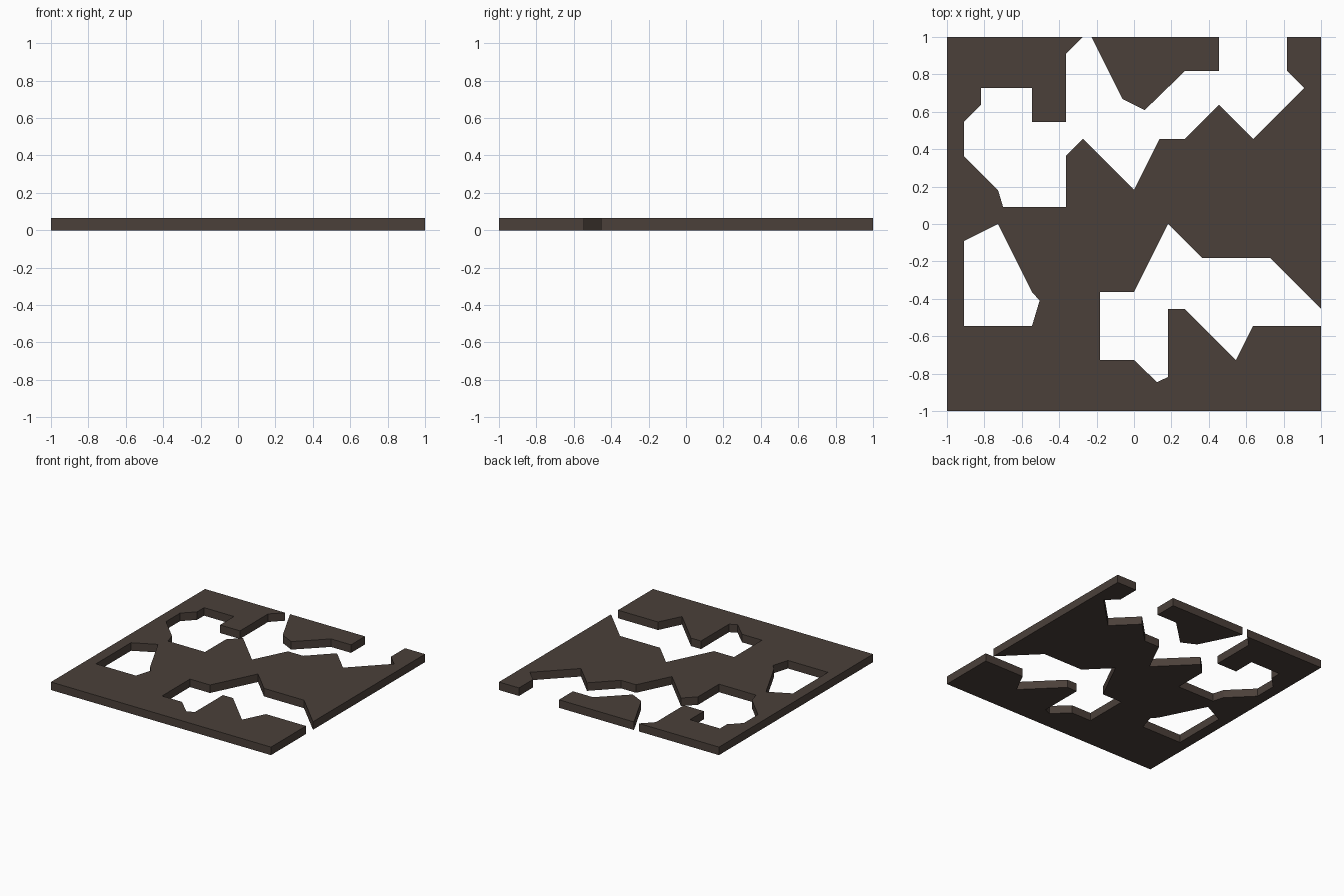
import bpy

if "Cube" in bpy.data.objects:
    bpy.data.objects.remove(bpy.data.objects["Cube"])

CELL = 1 / 11          # outlines are laid out on an 22 x 22 cell grid
THICK = 0.066

brown = bpy.data.materials.new("dark brown")
brown.diffuse_color = (0.070, 0.051, 0.042, 1)
brown.use_nodes = True
brown.node_tree.nodes["Principled BSDF"].inputs["Base Color"].default_value = brown.diffuse_color


def slab(name, *outlines):
    """Flat slab from closed outlines (inner outlines become holes)."""
    curve = bpy.data.curves.new(name + "_profile", 'CURVE')
    curve.dimensions = '2D'
    curve.fill_mode = 'BOTH'
    curve.extrude = THICK / 2
    for pts in outlines:
        spline = curve.splines.new('POLY')
        spline.points.add(len(pts) - 1)
        for p, (x, y) in zip(spline.points, pts):
            p.co = (x * CELL, y * CELL, 0, 1)
        spline.use_cyclic_u = True
    temp = bpy.data.objects.new(name + "_temp", curve)
    bpy.context.collection.objects.link(temp)
    bpy.context.view_layer.update()
    deps = bpy.context.evaluated_depsgraph_get()
    mesh = bpy.data.meshes.new_from_object(temp.evaluated_get(deps))
    bpy.data.objects.remove(temp)
    mesh.name = name
    mesh.materials.clear()
    mesh.materials.append(brown)
    for f in mesh.polygons:
        f.use_smooth = False
        f.material_index = 0
    for v in mesh.vertices:
        v.co.z += THICK / 2
    obj = bpy.data.objects.new(name, mesh)
    bpy.context.collection.objects.link(obj)
    return obj


# Edge of the southern inlet, from the east side in and back out
south_inlet = [(11, -6), (7, -6), (6, -8), (3, -5), (2, -5), (2, -9), (1.35, -9.3),
               (0, -8), (-2, -8), (-2, -4), (0, -4), (2, 0), (4, -2), (8, -2), (11, -5)]

# Edge of the northern inlet, from the north-east round to the north-west
north_inlet = [(9, 11), (9, 9), (10, 8), (7, 5), (5, 7), (3, 5), (1.5, 5), (0, 2),
               (-3, 5), (-4, 4), (-4, 1), (-7.7, 1), (-8, 2), (-10, 4), (-10, 6),
               (-9, 7), (-9, 8), (-6, 8), (-6, 6), (-4, 6), (-4, 10), (-3, 11)]

# Closed opening on the west side
west_hole = [(-8, 0), (-10, -1), (-10, -6), (-6, -6), (-5.55, -4.5), (-6, -4)]

# Main floor plate with its inlets and opening
slab("main_floor",
     [(-11, -11), (11, -11)] + south_inlet + [(11, 11)] + north_inlet + [(-11, 11)],
     west_hole)

# Separate piece on the north edge
slab("north_piece",
     [(-2.5, 11), (-0.67, 7.35), (0.63, 6.7), (3, 9), (5, 9), (5, 11)])
